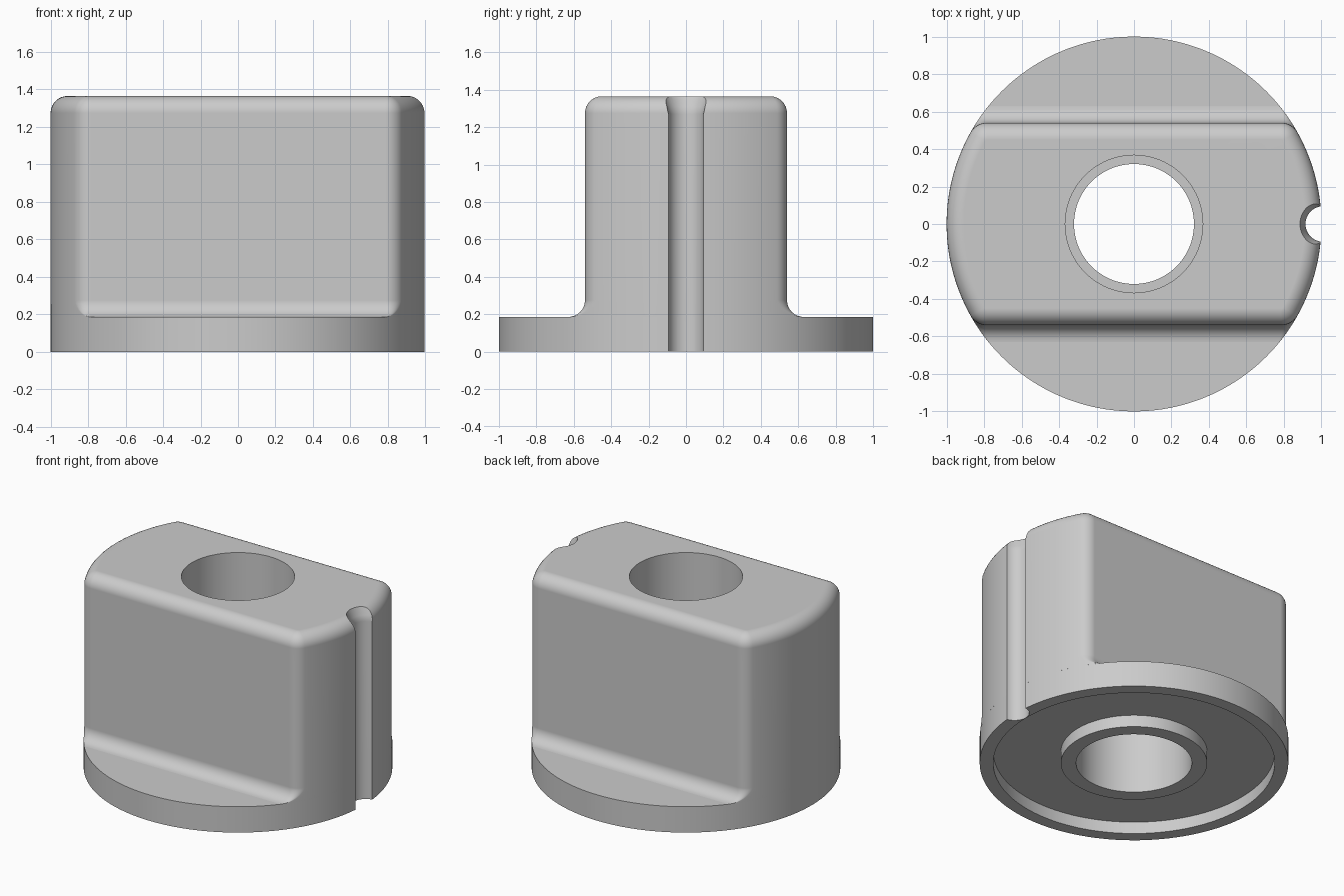
import bpy, bmesh
from math import pi, sin, cos, asin, radians

cube = bpy.data.objects.get("Cube")
if cube:
    bpy.data.objects.remove(cube, do_unlink=True)

grey = bpy.data.materials.new("plain grey")
grey.use_nodes = True
color = (0.6, 0.6, 0.6, 1)
grey.diffuse_color = color
grey.node_tree.nodes["Principled BSDF"].inputs["Base Color"].default_value = color

SEGMENTS = 128
BASE_TOP, TOP = 0.185, 1.365
HALF_DEPTH, FILLET = 0.54, 0.09


def finish(name, bm):
    bmesh.ops.remove_doubles(bm, verts=bm.verts, dist=1e-5)
    bmesh.ops.recalc_face_normals(bm, faces=bm.faces)
    mesh = bpy.data.meshes.new(name)
    bm.to_mesh(mesh)
    bm.free()
    mesh.materials.append(grey)
    obj = bpy.data.objects.new(name, mesh)
    bpy.context.collection.objects.link(obj)
    return obj


def bridge(bm, rings, closed=False):
    """Join equal-length vertex rings with quads."""
    pairs = list(zip(rings, rings[1:]))
    if closed:
        pairs.append((rings[-1], rings[0]))
    for a, b in pairs:
        n = len(a)
        for i in range(n):
            j = (i + 1) % n
            bm.faces.new((a[i], a[j], b[j], b[i]))


def lathe(name, profile, center_x=0, segments=SEGMENTS):
    """Spin a closed (radius, height) profile about a vertical axis."""
    bm = bmesh.new()
    angles = [2 * pi * i / segments for i in range(segments)]
    rings = [[bm.verts.new((center_x + r * cos(a), r * sin(a), z)) for a in angles]
             for r, z in profile]
    if profile[0][0] < 1e-3:
        rings = rings[1:-1]
        bm.faces.new(rings[0])
        bm.faces.new(rings[-1])
        bridge(bm, rings)
    else:
        bridge(bm, rings, closed=True)
    bmesh.ops.delete(bm, geom=[v for v in bm.verts if not v.link_faces], context='VERTS')
    return finish(name, bm)


def section(radius, half, corner, arc_steps=24, corner_steps=8):
    """Circle cut by two parallel flats, with rounded corners."""
    a = asin((half - corner) / (radius - corner))
    cx, cy = (radius - corner) * cos(a), half - corner
    quarter = [(radius * cos(a * i / arc_steps), radius * sin(a * i / arc_steps))
               for i in range(arc_steps + 1)]
    for i in range(1, corner_steps + 1):
        t = a + (pi / 2 - a) * i / corner_steps
        quarter.append((cx + corner * cos(t), cy + corner * sin(t)))
    right = [(x, -y) for x, y in quarter[:0:-1]] + quarter
    return right + [(-x, y) for x, y in reversed(right)]


# Body: flared foot, straight walls, rounded top edge
levels = []
for i in range(9):
    t = pi / 2 * i / 8
    levels.append((1, HALF_DEPTH + FILLET * (1 - sin(t)),
                   0.015 + 0.085 * i / 8, BASE_TOP + FILLET * (1 - cos(t))))
for i in range(9):
    t = pi / 2 * i / 8
    d = FILLET * (1 - cos(t))
    levels.append((1 - d, HALF_DEPTH - d, 0.1 - d, TOP - FILLET * (1 - sin(t))))
bm = bmesh.new()
rings = [[bm.verts.new((x, y, z)) for x, y in section(r, w, c)] for r, w, c, z in levels]
bm.faces.new(rings[0])
bm.faces.new(rings[-1])
bridge(bm, rings)
body = finish("body", bm)

# Base disc: recessed underside with a rim and a central boss
base = lathe("base_flange", [(0.375, 0), (0.474, 0), (0.474, 0.085), (0.912, 0.085),
                             (0.912, 0), (1, 0), (1, BASE_TOP), (0.375, BASE_TOP)])

# Cutters: stepped bore and side groove with a flared top
bore = lathe("bore_cutter", [(0, 0.1), (0.375, 0.1), (0.375, 0.55), (0.32, 0.55),
                             (0.32, 0.9), (0.367, 0.9), (0.367, 1.5), (0, 1.5)])
groove = lathe("groove_cutter", [(0, -0.1), (0.095, -0.1), (0.095, 1.27), (0.105, 1.31),
                                 (0.13, 1.38), (0.13, 1.5), (0, 1.5)], 1.01, 48)


def cut(obj, cutter):
    bpy.context.view_layer.objects.active = obj
    mod = obj.modifiers.new("cut", 'BOOLEAN')
    mod.operation = 'DIFFERENCE'
    mod.solver = 'EXACT'
    mod.object = cutter
    bpy.ops.object.modifier_apply(modifier=mod.name)


cut(body, bore)
cut(body, groove)
cut(base, groove)
for cutter in (bore, groove):
    bpy.data.objects.remove(cutter, do_unlink=True)

# Smooth shading with crisp edges
for obj in (body, base):
    bpy.ops.object.select_all(action='DESELECT')
    obj.select_set(True)
    bpy.context.view_layer.objects.active = obj
    bpy.ops.object.shade_smooth_by_angle(angle=radians(30))
    obj.modifiers.new("even_normals", 'WEIGHTED_NORMAL').keep_sharp = True
